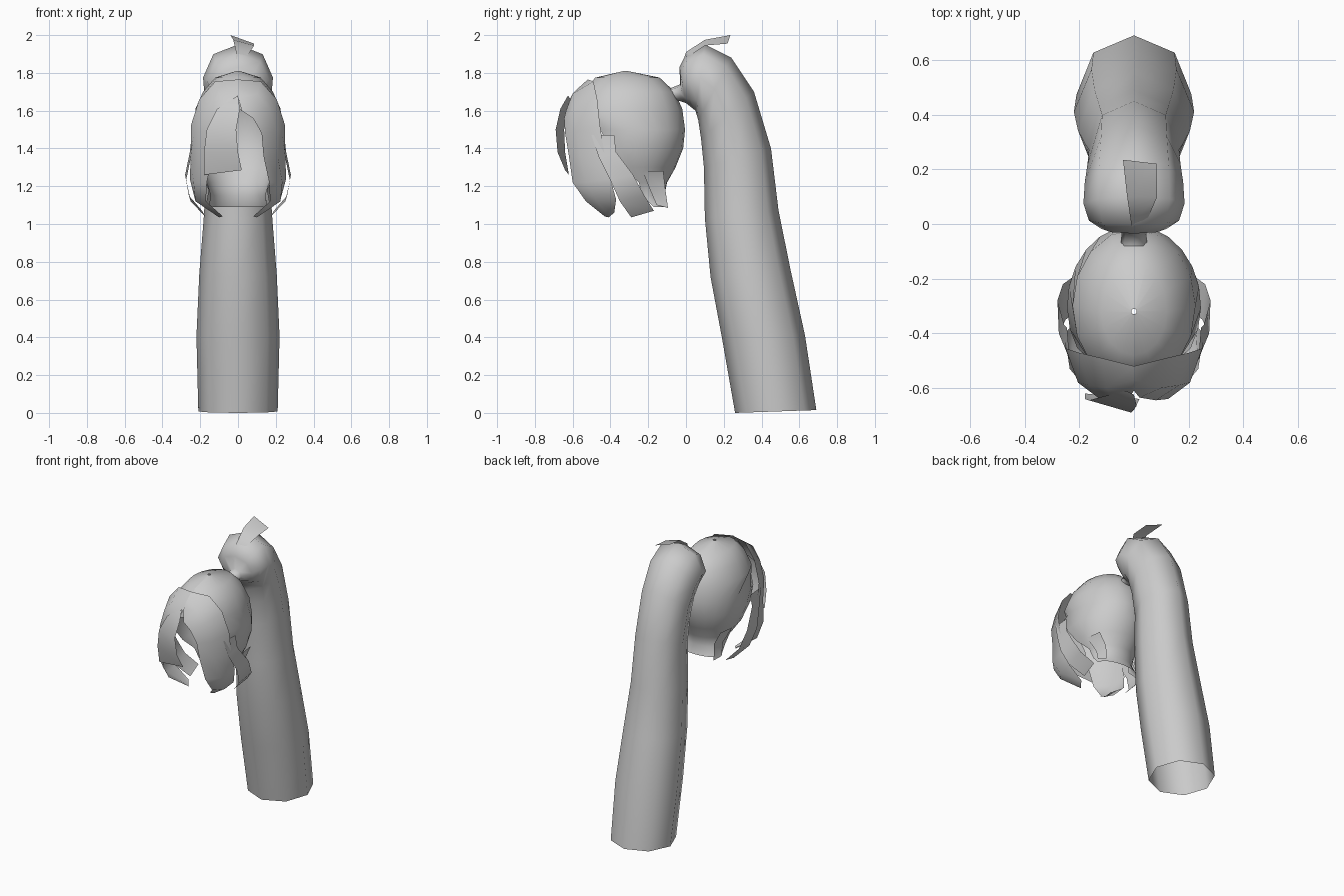
import bpy, math
from mathutils import Vector

grey = bpy.data.materials.new("hair_grey")
grey.diffuse_color = (0.6, 0.6, 0.6, 1)


def grid_object(name, rows, wrap=False, angle=60):
    """Skin a list of equally long point rows."""
    n = len(rows[0])
    verts = [p for r in rows for p in r]
    faces = []
    for i in range(len(rows) - 1):
        for j in range(n if wrap else n - 1):
            k = (j + 1) % n
            faces.append((i * n + j, i * n + k, (i + 1) * n + k, (i + 1) * n + j))
    mesh = bpy.data.meshes.new(name)
    mesh.from_pydata(verts, [], faces)
    mesh.materials.append(grey)
    mesh.validate()
    ob = bpy.data.objects.new(name, mesh)
    bpy.context.collection.objects.link(ob)
    bpy.context.view_layer.objects.active = ob
    ob.select_set(True)
    bpy.ops.object.shade_smooth_by_angle(angle=math.radians(angle))
    ob.select_set(False)
    return ob


def mirrored(name, rows):
    """Build a lock on the right and its copy on the left."""
    grid_object("right_" + name, rows)
    grid_object("left_" + name, [[(-x, y, z) for x, y, z in reversed(r)] for r in rows])


# Ponytail: eight-sided rings given by front (y, z), back (y, z), half width
tail = [((-.09, 1.65), (-.08, 1.72), .05), ((-.03, 1.65), (-.03, 1.74), .045),
        ((0, 1.64), (-.035, 1.83), .12), ((.025, 1.62), (0, 1.90), .165),
        ((.05, 1.60), (.10, 1.95), .185), ((.065, 1.55), (.24, 1.88), .18),
        ((.08, 1.45), (.36, 1.70), .17), ((.095, 1.30), (.45, 1.40), .165),
        ((.10, 1.03), (.49, 1.07), .18), ((.13, .72), (.555, .75), .205),
        ((.19, .40), (.63, .41), .22), ((.26, 0), (.69, .015), .21)]
rings = []
for f, b, w in tail:
    f, b = Vector((0, *f)), Vector((0, *b))
    mid, half = (f + b) / 2, (b - f) / 2
    rings.append([tuple(mid + half * math.cos(t) + Vector((w * math.sin(t), 0, 0)))
                  for t in (math.tau * i / 8 for i in range(8))])
grid_object("ponytail", rings, wrap=True, angle=80)

# Scalp shell: z, back y, middle y, front y, half width, sweep from the back
shell = [(1.81, -.31, -.32, -.33, .01, 180), (1.775, -.14, -.32, -.48, .12, 180),
         (1.70, -.06, -.31, -.55, .185, 180), (1.61, -.02, -.30, -.59, .225, 180),
         (1.50, -.005, -.30, -.59, .245, 122), (1.40, -.015, -.28, -.57, .24, 115),
         (1.30, -.055, -.27, -.50, .21, 105), (1.22, -.10, -.25, -.40, .165, 90),
         (1.15, -.115, -.23, -.35, .145, 90), (1.09, -.095, -.17, -.25, .155, 90)]
rows = []
for z, yb, yc, yf, w, sweep in shell:
    row = []
    for i in range(17):
        t = math.radians(sweep) * (i / 8 - 1)
        c = math.cos(t)
        row.append((w * math.sin(t), yc + c * ((yb - yc) if c > 0 else (yc - yf)), z))
    rows.append(row)
grid_object("scalp_shell", rows, angle=80)

# Front locks: from the parting, over the temple, curling in at the tip
mirrored("front_lock", [
    [(0, -.61, 1.67), (0, -.57, 1.72), (0, -.52, 1.765)],
    [(.02, -.635, 1.60), (.10, -.60, 1.69), (.12, -.49, 1.755)],
    [(.08, -.645, 1.56), (.165, -.59, 1.61), (.205, -.47, 1.66)],
    [(.125, -.64, 1.48), (.205, -.58, 1.49), (.25, -.455, 1.52)],
    [(.135, -.62, 1.36), (.21, -.56, 1.36), (.25, -.43, 1.36)],
    [(.165, -.60, 1.22), (.235, -.53, 1.22), (.255, -.40, 1.24)],
    [(.17, -.53, 1.12), (.225, -.47, 1.12), (.225, -.37, 1.13)],
    [(.08, -.43, 1.04), (.10, -.41, 1.035), (.12, -.38, 1.06)]])

# Side locks: flare out behind the temple, then turn in
mirrored("side_lock", [
    [(.235, -.50, 1.47), (.245, -.38, 1.47)],
    [(.25, -.46, 1.35), (.255, -.37, 1.38)],
    [(.275, -.40, 1.23), (.28, -.28, 1.26)],
    [(.25, -.35, 1.12), (.26, -.22, 1.15)],
    [(.17, -.29, 1.035), (.19, -.17, 1.07)]])

# Short nape locks beside the neck
mirrored("nape_lock", [
    [(.20, -.23, 1.28), (.185, -.12, 1.28)],
    [(.155, -.19, 1.18), (.14, -.11, 1.19)],
    [(.17, -.155, 1.10), (.15, -.095, 1.085)]])

# Single fringe lock falling over the forehead
grid_object("fringe", [
    [(-.03, -.61, 1.66), (0, -.625, 1.68)],
    [(-.11, -.63, 1.61), (.01, -.665, 1.61)],
    [(-.165, -.645, 1.50), (-.01, -.69, 1.50)],
    [(-.18, -.64, 1.38), (0, -.68, 1.38)],
    [(-.18, -.62, 1.26), (.02, -.64, 1.285)]])

# Loose tuft on top of the ponytail
grid_object("tuft", [
    [(0, -.035, 1.80), (.02, -.025, 1.80)],
    [(-.01, 0, 1.91), (.05, .02, 1.89)],
    [(-.025, .10, 1.975), (.085, .10, 1.945)],
    [(-.04, .235, 2.0), (.085, .22, 1.955)]])
